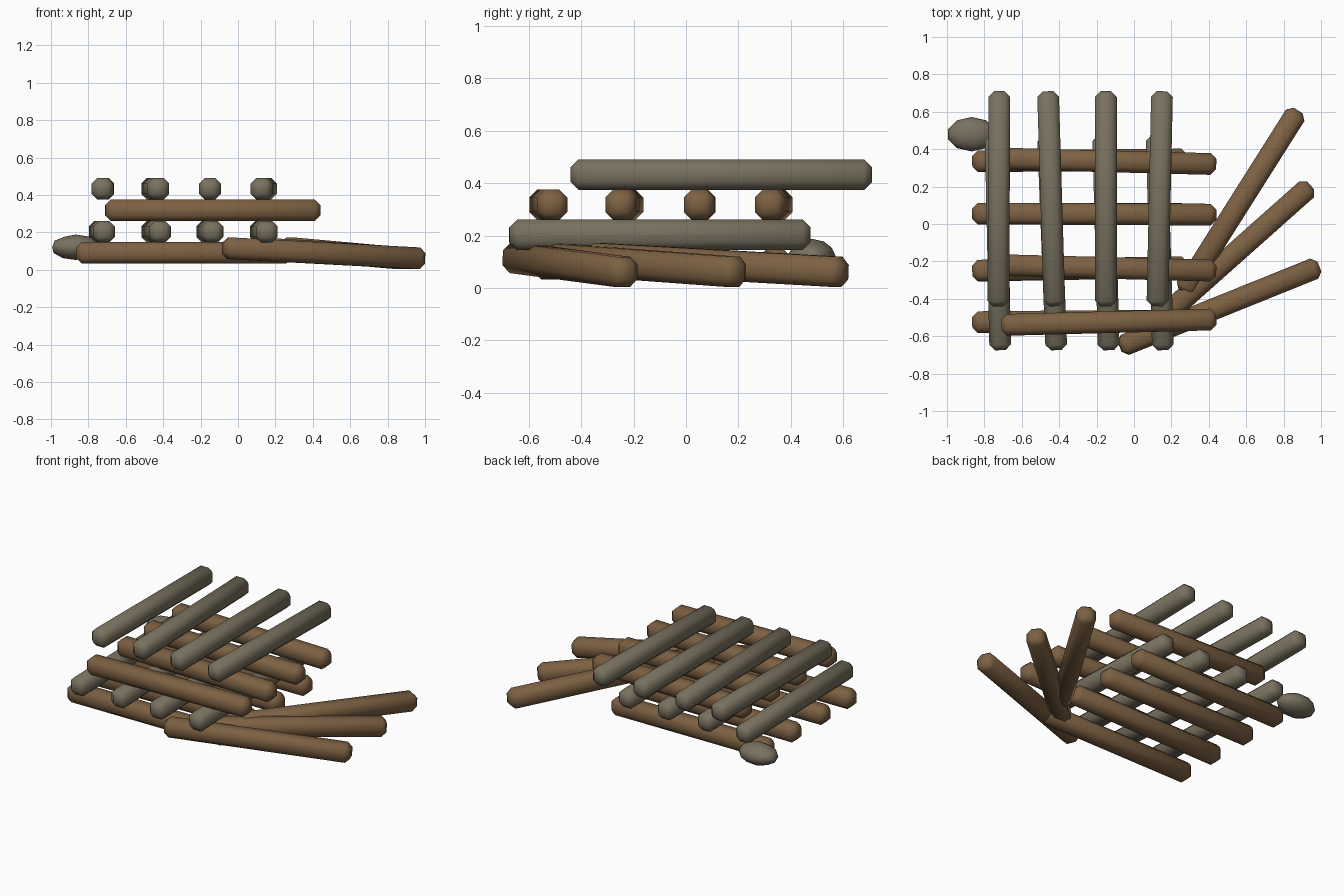
import bpy
from mathutils import Vector

cube = bpy.data.objects.get("Cube")
if cube:
    bpy.data.objects.remove(cube, do_unlink=True)


def make_material(name, color):
    mat = bpy.data.materials.new(name)
    mat.use_nodes = True
    mat.diffuse_color = (*color, 1)
    mat.node_tree.nodes["Principled BSDF"].inputs["Base Color"].default_value = (*color, 1)
    return mat


brown = make_material("brown_wood", (0.205, 0.12, 0.056))
grey = make_material("weathered_grey", (0.19, 0.165, 0.115))

THICK = 0.116
LENGTH = 1.15


def log(name, start, end, mat):
    """Chamfered square log of fixed length, centred between two end points."""
    start, end = Vector(start), Vector(end)
    bpy.ops.mesh.primitive_cube_add(size=1, location=(start + end) / 2)
    obj = bpy.context.object
    obj.name = name
    obj.scale = (LENGTH, THICK, THICK)
    bpy.ops.object.transform_apply(location=False, rotation=False, scale=True)
    d = end - start
    obj.rotation_euler = (0, -d.normalized().to_track_quat("Z", "Y").to_euler().x * 0, 0)
    yaw = Vector((1, 0)).angle_signed(Vector((d.x, d.y)))
    pitch = Vector((1, 0)).angle_signed(Vector((d.xy.length, d.z)))
    obj.rotation_euler = (0, pitch, -yaw)
    bevel = obj.modifiers.new("chamfer", "BEVEL")
    bevel.width = 0.03
    bevel.segments = 1
    obj.data.materials.append(mat)
    bpy.ops.object.shade_smooth()
    return obj


# Brown layers run along x: pairs are the y of the left and right ends
def brown_layer(name, x0, x1, z, rows):
    for i, (a, b) in enumerate(rows):
        log(f"{name}_{i + 1}", (x0, a, z), (x1, b, z), brown)


# Grey layers run along y: pairs are the x of the front and back ends
def grey_layer(name, y0, y1, z, rows):
    for i, (a, b) in enumerate(rows):
        log(f"{name}_{i + 1}", (a, y0, z), (b, y1, z), grey)


brown_layer("bottom_log", -0.865, 0.285, 0.09,
            [(-0.525, -0.515), (-0.25, -0.23), (0.055, 0.055), (0.335, 0.345)])
grey_layer("lower_cross_log", -0.675, 0.475, 0.203,
           [(-0.715, -0.74), (-0.415, -0.46), (-0.135, -0.165), (0.155, 0.12)])
brown_layer("upper_log", -0.71, 0.44, 0.318,
            [(-0.54, -0.51), (-0.22, -0.25), (0.055, 0.05), (0.35, 0.32)])
grey_layer("top_cross_log", -0.44, 0.71, 0.433,
           [(-0.725, -0.72), (-0.425, -0.46), (-0.15, -0.15), (0.125, 0.15)])

# Loose logs fanned out beside the stack
for i, (a, b) in enumerate([((-0.07, -0.655), (0.985, -0.23)),
                            ((0.085, -0.56), (0.945, 0.205)),
                            ((0.26, -0.37), (0.88, 0.61))]):
    log(f"loose_log_{i + 1}", (*a, 0.116), (*b, 0.06), brown)

# Flat stone next to the stack
bpy.ops.mesh.primitive_ico_sphere_add(subdivisions=2, radius=1, location=(-0.868, 0.48, 0.12))
stone = bpy.context.object
stone.name = "stone"
stone.scale = (0.132, 0.092, 0.068)
stone.data.materials.append(grey)
bpy.ops.object.shade_smooth()
